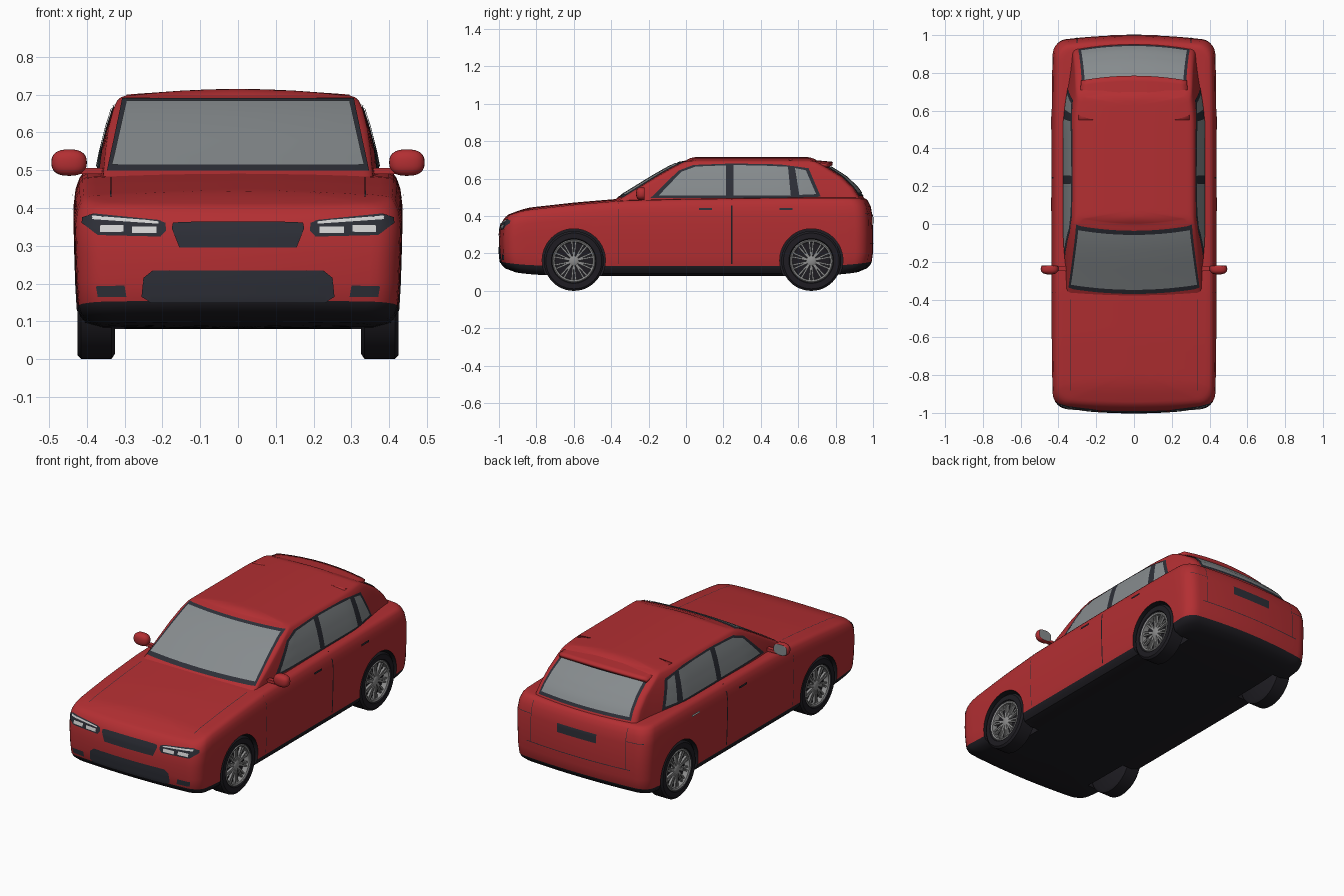
import bpy, bmesh, math
from mathutils import Vector, Matrix
from mathutils.bvhtree import BVHTree

cube = bpy.data.objects.get("Cube")
if cube:
    bpy.data.objects.remove(cube, do_unlink=True)


def material(name, r, g, b):
    m = bpy.data.materials.new(name)
    m.use_nodes = True
    m.diffuse_color = (r, g, b, 1)
    m.node_tree.nodes["Principled BSDF"].inputs["Base Color"].default_value = (r, g, b, 1)
    return m


RED = material("red paint", .45, .028, .032)
TRIM = material("dark trim", .026, .028, .038)
RUBBER = material("black rubber", .013, .012, .016)
GLASS = material("grey glass", .24, .26, .27)
METAL = material("wheel metal", .27, .27, .27)
LIGHT = material("white lamp", .65, .65, .65)


def finish(name, bm, mats, angle=35):
    me = bpy.data.meshes.new(name)
    bm.to_mesh(me)
    bm.free()
    ob = bpy.data.objects.new(name, me)
    bpy.context.collection.objects.link(ob)
    for m in mats:
        me.materials.append(m)
    smooth(ob, angle)
    return ob


def smooth(ob, angle=35):
    bpy.ops.object.select_all(action='DESELECT')
    ob.select_set(True)
    bpy.context.view_layer.objects.active = ob
    bpy.ops.object.shade_smooth_by_angle(angle=math.radians(angle))


def skin(rings, rule=lambda i: 0):
    """Bridge closed rings; coincident points merge, so end rings may collapse."""
    bm = bmesh.new()
    rows = [[bm.verts.new(p) for p in ring] for ring in rings]
    n = len(rings[0])
    for i in range(len(rows) - 1):
        a, b = rows[i], rows[i + 1]
        for j in range(n):
            k = (j + 1) % n
            bm.faces.new((a[j], a[k], b[k], b[j])).material_index = rule(i)
    bmesh.ops.remove_doubles(bm, verts=bm.verts, dist=.0001)
    bmesh.ops.recalc_face_normals(bm, faces=bm.faces)
    return bm


def outline(w, yf, yr, r, bow):
    """Rounded plan outline with bowed ends."""
    k = w - r
    bulge = bow * (k / w) ** 2
    yc, yd = yf + bulge + r, yr - bulge - r
    arc = [math.pi / 2 * i / 6 for i in range(7)]
    ends = [(k * i / 8, bow * (k * i / 8 / w) ** 2) for i in range(8)]
    half = [(x, yf + d) for x, d in ends]
    half += [(k + r * math.sin(a), yc - r * math.cos(a)) for a in arc]
    half += [(w, yc + (yd - yc) * i / 36) for i in range(1, 36)]
    half += [(k + r * math.cos(a), yd + r * math.sin(a)) for a in arc]
    half += [(x, yr - d) for x, d in reversed(ends)]
    return half + [(-x, y) for x, y in reversed(half[1:-1])]


def shell(levels, r, bow, crown, height, taper):
    """Stack outlines, closing top and bottom by shrinking rings to a centre line."""
    stack = [(levels[0], f, 0) for f in (0, .5)] + [(lv, 1, 0) for lv in levels]
    stack += [(levels[-1], f, crown) for f in (.94, .85, .7, .5, .25, 0)]
    rings = []
    for (z, w, yf, yr), f, c in stack:
        mid = (yf + yr) / 2
        ring = []
        for x, y in outline(w, yf, yr, r, bow):
            y = mid + (y - mid) * (.85 + .15 * f)
            ring.append((x * f * taper(y), y, height(z, y) + c * (1 - f * f)))
        rings.append(ring)
    return rings


def ramp(t):
    t = max(0, min(1, t))
    return t * t * (3 - 2 * t)


# Lower body: hood line falls towards the nose
HOOD = [(-1, .378), (-.95, .408), (-.85, .432), (-.6, .46), (-.35, .481), (0, .49), (.6, .497), (1, .495)]


def belt(y):
    for (a, za), (b, zb) in zip(HOOD, HOOD[1:]):
        if y <= b:
            return za + (zb - za) * max(0, (y - a) / (b - a))
    return HOOD[-1][1]


def body_height(z, y):
    if z > .25:
        return .25 + (z - .25) * (belt(y) - .25) / .245
    return z + .04 * abs(y) ** 8 * max(0, 1 - (z - .08) / .14)


BODY = [(.08, .36, -.91, .92), (.092, .405, -.965, .965), (.11, .42, -.985, .985),
        (.132, .427, -.993, .993), (.2, .431, -.998, 1), (.3, .434, -1, 1),
        (.4, .436, -.995, .997), (.45, .43, -.988, .988), (.478, .42, -.975, .975),
        (.49, .411, -.963, .965), (.495, .4, -.95, .955)]
bm = skin(shell(BODY, .075, .03, .012, body_height, lambda y: 1 - .025 * abs(y) ** 6),
          lambda i: 1 if i < 5 else 0)
body_tree = BVHTree.FromBMesh(bm)
body = finish("lower_body", bm, [RED, RUBBER])

# Wheel wells cut from the body
AXLES, HUB = (-.6, .67), .16
bm = bmesh.new()
for y in AXLES:
    for s in (1, -1):
        place = Matrix.Translation((s * .43, y, HUB + .003)) @ Matrix.Rotation(math.pi / 2, 4, 'Y')
        bmesh.ops.create_cone(bm, cap_ends=True, segments=64, radius1=.169, radius2=.169,
                              depth=.26, matrix=place)
for f in bm.faces:
    f.material_index = 1
cutter = finish("well_cutter", bm, [RED, RUBBER])
cutter.hide_render = True
mod = body.modifiers.new("wells", 'BOOLEAN')
mod.operation, mod.solver, mod.object = 'DIFFERENCE', 'EXACT', cutter
bpy.context.view_layer.objects.active = body
bpy.ops.object.modifier_apply(modifier="wells")
bpy.data.objects.remove(cutter, do_unlink=True)
smooth(body)

# Cabin with raked screens
CABIN = [(.46, .378, -.43, .962), (.5, .372, -.362, .95), (.55, .362, -.28, .918),
         (.61, .347, -.183, .855), (.66, .331, -.095, .775), (.684, .32, -.045, .735),
         (.693, .31, -.022, .715), (.697, .298, 0, .7)]
bm = skin(shell(CABIN, .03, .03, .018, lambda z, y: z,
                lambda y: 1 - .13 * ramp((y - .5) / .45) - .05 * ramp(-y / .4)))
cabin_tree = BVHTree.FromBMesh(bm)
finish("cabin", bm, [RED])

# Roof spoiler
bm = bmesh.new()
bmesh.ops.create_grid(bm, x_segments=16, y_segments=8, size=1)
for v in bm.verts:
    k, t = v.co.x, (v.co.y + 1) / 2
    v.co = (k * (.295 - .015 * t), .55 + .235 * t - .025 * t * k * k,
            .7 + .012 * (1 - k * k) - .022 * t)
spoiler = finish("roof_spoiler", bm, [RED])
mod = spoiler.modifiers.new("thickness", 'SOLIDIFY')
mod.thickness, mod.offset = .018, -1


def patch(name, mat, tree, facing, low, high, off=.004, s=1, cuts=6):
    """Thin plate between two polylines, projected onto a surface."""
    def project(a, b):
        start, ray = {"side": ((3 * s, a, b), (-s, 0, 0)), "front": ((a * s, -3, b), (0, 1, 0)),
                      "rear": ((a * s, 3, b), (0, -1, 0)), "top": ((a * s, b, 3), (0, 0, -1))}[facing]
        ray = Vector(ray)
        loc, nor = tree.ray_cast(Vector(start), ray)[:2]
        if loc is None:
            loc, nor = tree.find_nearest(Vector(start) + ray * 2)[:2]
        return loc + nor * (-off if nor.dot(ray) > 0 else off), ray

    def refine(line):
        pts = [Vector(p) for p in line]
        return [p.lerp(q, i / cuts) for p, q in zip(pts, pts[1:]) for i in range(cuts)] + [pts[-1]]

    bm = bmesh.new()
    rows = []
    for p, q in zip(refine(low), refine(high)):
        rows.append([bm.verts.new(project(*p.lerp(q, j / 8))[0]) for j in range(9)])
    for a, b in zip(rows, rows[1:]):
        for j in range(8):
            bm.faces.new((a[j], b[j], b[j + 1], a[j + 1]))
    bm.normal_update()
    ray = project(*low[0])[1]
    if sum(f.normal.dot(ray) for f in bm.faces) > 0:
        bmesh.ops.reverse_faces(bm, faces=bm.faces)
    finish(name, bm, [mat])


def box(name, mat, tree, facing, a0, a1, b0, b1, off=.004, s=1, cuts=6):
    patch(name, mat, tree, facing, [(a0, b0), (a1, b0)], [(a0, b1), (a1, b1)], off, s, cuts)


# Windscreen and rear window
for name, mat, off, b, t, z0, z1 in (("surround", TRIM, .003, .346, .306, .496, .688),
                                     ("glass", GLASS, .006, .333, .295, .51, .679)):
    patch("windscreen_" + name, mat, cabin_tree, "front", [(-b, z0), (b, z0)], [(-t, z1), (t, z1)], off, cuts=24)
for name, mat, off, b, t, z0, z1 in (("surround", TRIM, .003, .295, .275, .505, .67),
                                     ("glass", GLASS, .006, .28, .26, .52, .66)):
    patch("rear_window_" + name, mat, cabin_tree, "rear", [(-b, z0), (b, z0)], [(-t, z1), (t, z1)], off, cuts=24)

# Front grilles and rear plate recess
patch("upper_grille", TRIM, body_tree, "front", [(-.175, .345), (-.155, .295), (.155, .295), (.175, .345)],
      [(-.172, .36), (-.15, .362), (.15, .362), (.172, .36)])
patch("lower_grille", TRIM, body_tree, "front", [(-.255, .165), (-.23, .15), (.23, .15), (.255, .165)],
      [(-.25, .215), (-.225, .235), (.225, .235), (.25, .215)], cuts=10)
box("plate_recess", TRIM, body_tree, "rear", -.125, .125, .36, .41, cuts=12)
box("tailgate_lower_seam", TRIM, body_tree, "rear", -.33, .33, .25, .254, .002, cuts=20)

for s, side in ((1, "left"), (-1, "right")):
    # Side windows
    patch(side + "_window_surround", TRIM, cabin_tree, "side",
          [(-.19, .496), (-.06, .496), (.04, .496), (.25, .496), (.5, .496), (.72, .503)],
          [(-.17, .515), (-.04, .642), (.04, .672), (.25, .68), (.5, .675), (.655, .655)], .003, s)
    patch(side + "_front_window", GLASS, cabin_tree, "side",
          [(-.145, .508), (-.03, .508), (.05, .508), (.215, .508)],
          [(-.13, .525), (-.025, .635), (.05, .662), (.215, .669)], .006, s)
    patch(side + "_rear_window", GLASS, cabin_tree, "side", [(.255, .508), (.4, .508), (.56, .508)],
          [(.255, .67), (.4, .668), (.545, .661)], .006, s)
    patch(side + "_quarter_window", GLASS, cabin_tree, "side", [(.605, .512), (.695, .516)],
          [(.582, .655), (.64, .643)], .006, s)
    # Headlamps and fog lamp recess
    patch(side + "_headlamp", TRIM, body_tree, "front", [(.19, .34), (.205, .324), (.37, .328), (.412, .36)],
          [(.192, .36), (.21, .367), (.38, .384), (.41, .375)], .003, s)
    patch(side + "_lamp_strip", LIGHT, body_tree, "front", [(.21, .357), (.385, .369)],
          [(.21, .363), (.385, .377)], .006, s)
    box(side + "_inner_lamp", LIGHT, body_tree, "front", .215, .28, .333, .35, .006, s)
    box(side + "_outer_lamp", LIGHT, body_tree, "front", .303, .365, .336, .354, .006, s)
    patch(side + "_fog_recess", TRIM, body_tree, "front", [(.295, .165), (.37, .165)],
          [(.3, .195), (.375, .193)], .003, s)
    # Panel seams and door handles
    box(side + "_door_seam", RUBBER, body_tree, "side", .241, .248, .145, .49, .002, s)
    box(side + "_fender_seam", TRIM, body_tree, "side", -.362, -.359, .145, .47, .002, s)
    box(side + "_hood_seam", TRIM, body_tree, "top", .335, .338, -.88, -.4, .002, s)
    box(side + "_tailgate_seam", TRIM, body_tree, "rear", .3, .303, .25, .48, .002, s)
    box(side + "_tail_lamp_seam", TRIM, body_tree, "rear", .3, .4, .41, .413, .002, s)
    box(side + "_front_handle", TRIM, body_tree, "side", .07, .14, .431, .442, .007, s)
    box(side + "_rear_handle", LIGHT if s < 0 else TRIM, body_tree, "side", .5, .57, .431, .442, .007, s)

    # Wing mirror with a flat reflecting back
    bm = bmesh.new()
    bmesh.ops.create_uvsphere(bm, u_segments=24, v_segments=16, radius=1)
    for v in bm.verts:
        x, y, z = (math.copysign(abs(c) ** .8, c) for c in v.co)
        v.co = (s * .447 + x * .047, -.237 + min(y * .03, .016), .52 + z * .035)
    bmesh.ops.recalc_face_normals(bm, faces=bm.faces)
    for f in bm.faces:
        f.material_index = 1 if f.normal.y > .98 else 0
    finish(side + "_mirror", bm, [RED, GLASS])
    bm = bmesh.new()
    bmesh.ops.create_cube(bm, size=1, matrix=Matrix.Translation((s * .385, -.235, .498))
                          @ Matrix.Diagonal((.07, .025, .016, 1)))
    finish(side + "_mirror_stalk", bm, [RED])

    # Wheels
    for y, end in zip(AXLES, ("front", "rear")):
        def lathe(name, mat, profile):
            turn = [2 * math.pi * i / 48 for i in range(48)]
            finish(name, skin([[(s * x, y + r * math.cos(a), HUB + r * math.sin(a)) for a in turn]
                               for x, r in profile]), [mat])

        tag = side + "_" + end
        lathe(tag + "_tyre", RUBBER, [(.325, 0), (.325, .145), (.335, .16), (.415, .16), (.425, .149),
                                      (.425, .12), (.415, .112), (.388, .108), (.388, 0)])
        lathe(tag + "_rim", METAL, [(.39, .113), (.42, .115), (.424, .11), (.42, .102), (.39, .1), (.39, .113)])
        lathe(tag + "_hub", METAL, [(.385, 0), (.385, .028), (.412, .026), (.416, .02), (.416, 0)])
        bm = bmesh.new()
        for i in range(20):
            angle = 2 * math.pi * (i // 2) / 10 + (.1 if i % 2 else -.1)
            bmesh.ops.create_cube(bm, size=1, matrix=Matrix.Translation((s * .405, y, HUB))
                                  @ Matrix.Rotation(angle, 4, 'X') @ Matrix.Translation((0, 0, .064))
                                  @ Matrix.Diagonal((.014, .009, .084, 1)))
        finish(tag + "_spokes", bm, [METAL])
